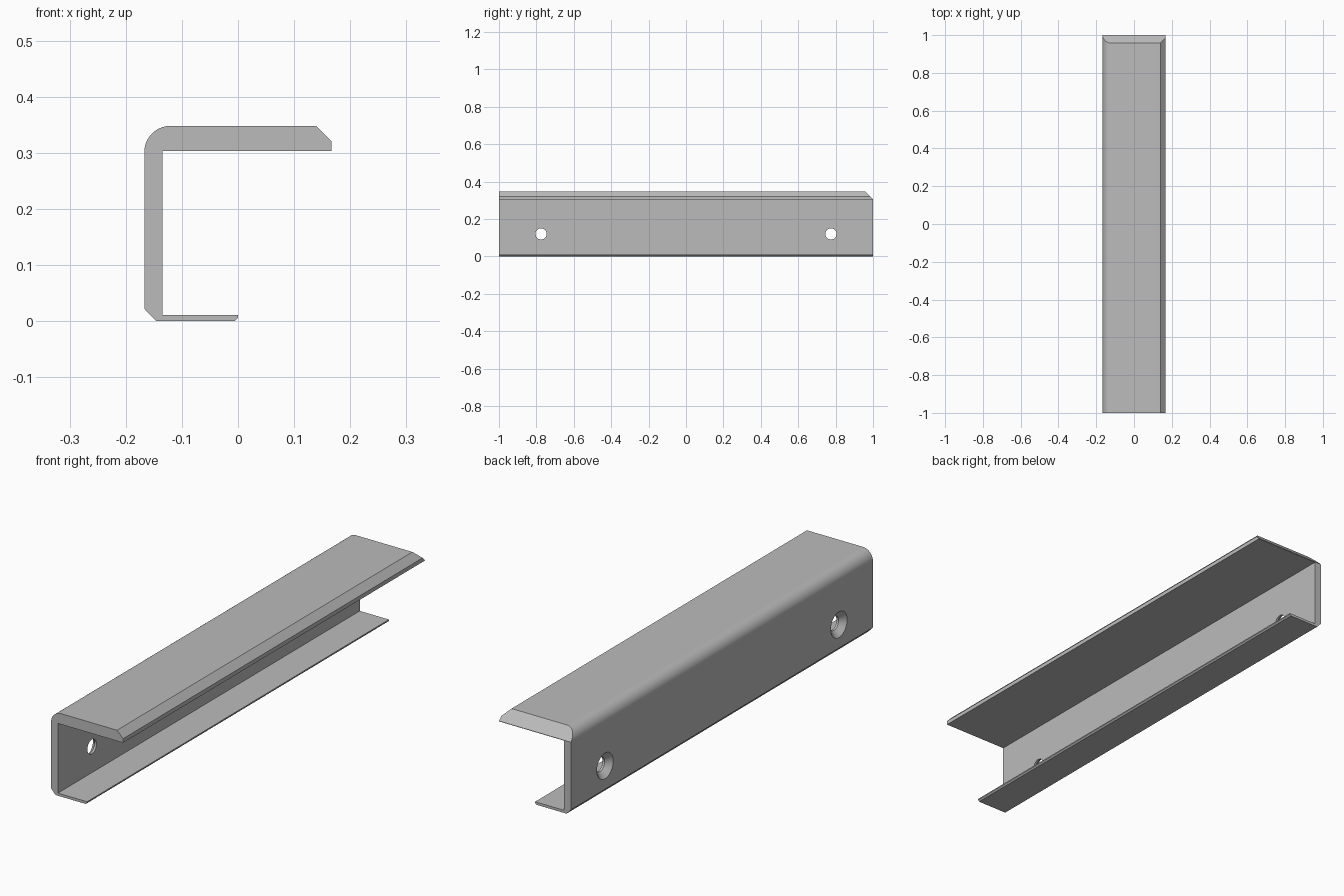
import bpy, bmesh
from math import sin, cos, pi, radians
from mathutils import Matrix

cube = bpy.data.objects.get("Cube")
if cube:
    bpy.data.objects.remove(cube, do_unlink=True)

grey = bpy.data.materials.new("satin grey")
grey.use_nodes = True
colour = (0.5, 0.5, 0.5, 1)
grey.diffuse_color = colour
grey.node_tree.nodes["Principled BSDF"].inputs["Base Color"].default_value = colour


def add_object(name, bm):
    bmesh.ops.recalc_face_normals(bm, faces=bm.faces)
    mesh = bpy.data.meshes.new(name)
    bm.to_mesh(mesh)
    bm.free()
    mesh.materials.append(grey)
    obj = bpy.data.objects.new(name, mesh)
    bpy.context.collection.objects.link(obj)
    return obj


# Channel cross-section: thin lower lip, wall, thick upper flange, rounded corner
LEFT, TOP, RADIUS, HALF = -0.167, 0.348, 0.047, 1.0
profile = [(LEFT, 0.022), (-0.146, 0), (-0.006, 0), (0, 0.006), (0, 0.011),
           (-0.135, 0.011), (-0.135, 0.303), (0.167, 0.303), (0.167, 0.32), (0.139, TOP)]
STEPS = 16
for i in range(STEPS + 1):
    a = pi / 2 * (1 + i / STEPS)
    profile.append((LEFT + RADIUS * (1 + cos(a)), TOP + RADIUS * (sin(a) - 1)))

bm = bmesh.new()
section = bm.faces.new([bm.verts.new((x, -HALF, z)) for x, z in profile])
sweep = bmesh.ops.extrude_face_region(bm, geom=[section], use_keep_orig=True)
bmesh.ops.translate(bm, vec=(0, 2 * HALF, 0),
                    verts=[v for v in sweep["geom"] if isinstance(v, bmesh.types.BMVert)])

# Sloped cut across the back end of the upper flange
cut = bmesh.ops.bisect_plane(bm, geom=bm.verts[:] + bm.edges[:] + bm.faces[:], dist=1e-6,
                             plane_co=(0, HALF, 0.305), plane_no=(0, 1, 1), clear_outer=True)
rim = [e for e in cut["geom_cut"] if isinstance(e, bmesh.types.BMEdge)]
bmesh.ops.edgenet_fill(bm, edges=[e for e in bm.edges if e.is_boundary] or rim)
channel = add_object("channel_rail", bm)

# Countersunk screw holes through the wall
HOLE, SINK, DEPTH, OVER = 0.03, 0.054, 0.023, 0.01
stations = [(LEFT - OVER, SINK + OVER * (SINK - HOLE) / DEPTH), (LEFT + DEPTH, HOLE), (-0.1, HOLE)]
for side, y in (("front", -0.775), ("back", 0.775)):
    bm = bmesh.new()
    rings = []
    for x, r in stations:
        ring = bmesh.ops.create_circle(bm, segments=48, radius=r,
                                       matrix=Matrix.Translation((x, y, 0.12)) @ Matrix.Rotation(pi / 2, 4, "Y"))
        rings.append(ring["verts"])
    for a, b in zip(rings, rings[1:]):
        for i in range(len(a)):
            j = (i + 1) % len(a)
            bm.faces.new((a[i], a[j], b[j], b[i]))
    bm.faces.new(rings[0])
    bm.faces.new(rings[-1])
    cutter = add_object(side + "_hole_cutter", bm)
    cutter.hide_render = True

    bpy.context.view_layer.objects.active = channel
    hole = channel.modifiers.new(side + "_hole", "BOOLEAN")
    hole.operation = "DIFFERENCE"
    hole.solver = "EXACT"
    hole.object = cutter
    bpy.ops.object.modifier_apply(modifier=hole.name)
    bpy.data.objects.remove(cutter, do_unlink=True)

# Smooth the rounded corner and hole walls, keep the edges crisp
bpy.ops.object.select_all(action="DESELECT")
channel.select_set(True)
bpy.context.view_layer.objects.active = channel
bpy.ops.object.shade_smooth_by_angle(angle=radians(25))
